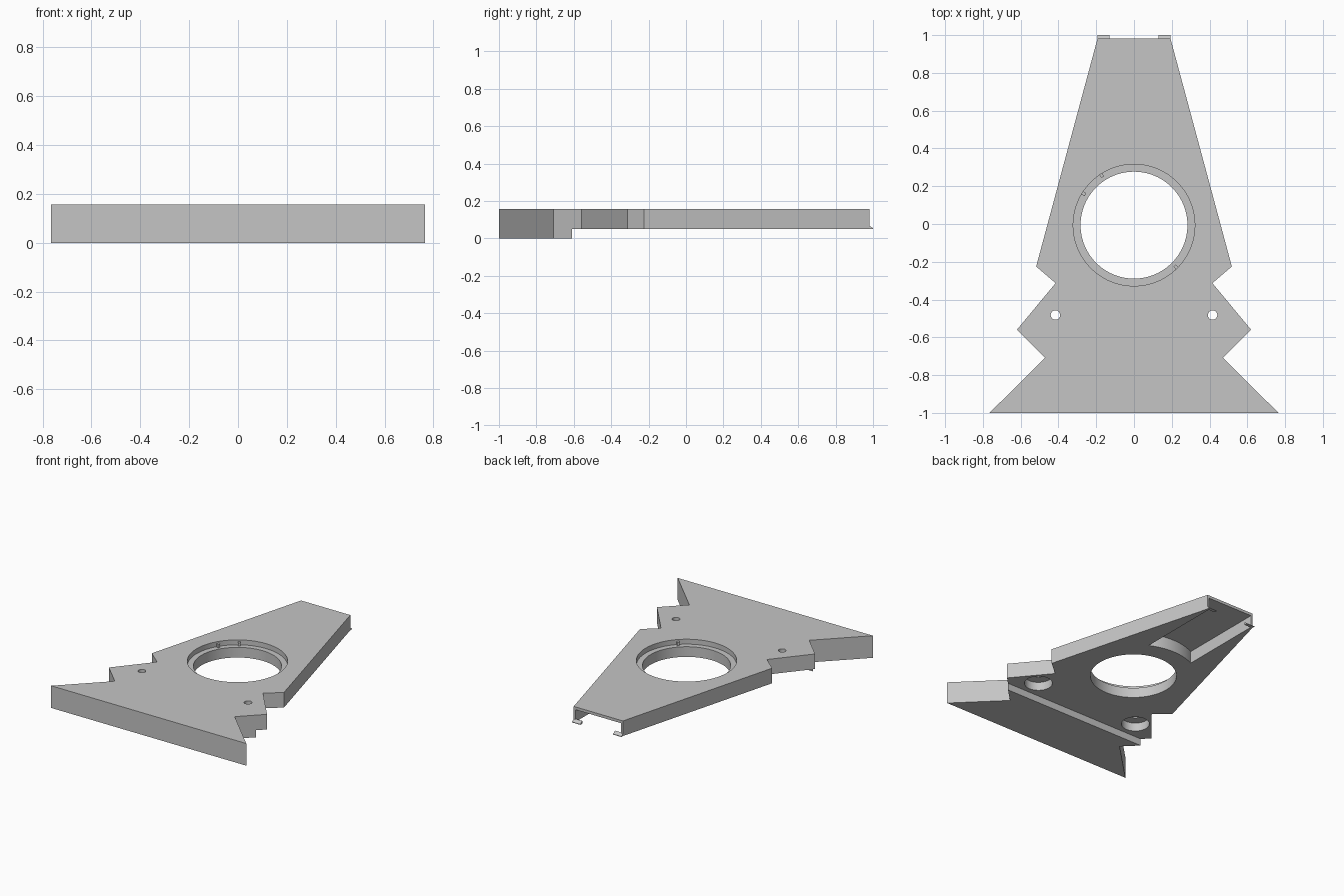
import bpy
import math
from math import sin, cos, radians

if "Cube" in bpy.data.objects:
    bpy.data.objects.remove(bpy.data.objects["Cube"])

TOP, UNDER = 0.157, 0.05
HOLE_Y = -0.006

grey = bpy.data.materials.new("light grey")
grey.use_nodes = True
grey.diffuse_color = (0.56, 0.56, 0.56, 1)
grey.node_tree.nodes["Principled BSDF"].inputs["Base Color"].default_value = (0.56, 0.56, 0.56, 1)


def prism(name, outline, z0, z1):
    """Upright prism over a counter-clockwise outline."""
    n = len(outline)
    verts = [(x, y, z) for z in (z0, z1) for x, y in outline]
    faces = [list(range(n))[::-1], list(range(n, 2 * n))]
    faces += [[i, (i + 1) % n, n + (i + 1) % n, n + i] for i in range(n)]
    mesh = bpy.data.meshes.new(name)
    mesh.from_pydata(verts, [], faces)
    mesh.materials.append(grey)
    obj = bpy.data.objects.new(name, mesh)
    bpy.context.collection.objects.link(obj)
    return obj


def arc(x, y, r, a0, a1, steps):
    return [(x + r * cos(radians(a0 + (a1 - a0) * i / steps)),
             y + r * sin(radians(a0 + (a1 - a0) * i / steps))) for i in range(steps + 1)]


def disc(x, y, r, steps):
    return arc(x, y, r, 0, 360, steps)[:-1]


def cut(target, outline, z0, z1):
    """Subtract a prism from the target and discard the cutter."""
    cutter = prism("cutter", outline, z0, z1)
    cutter.hide_render = True
    mod = target.modifiers.new("cut", "BOOLEAN")
    mod.operation, mod.solver, mod.object = "DIFFERENCE", "EXACT", cutter
    bpy.context.view_layer.objects.active = target
    bpy.ops.object.modifier_apply(modifier=mod.name)
    bpy.data.objects.remove(cutter)


# Notched, tapering plate
right = [(0.765, -1), (0.47, -0.708), (0.62, -0.56), (0.415, -0.313), (0.518, -0.225), (0.193, 0.982)]
plate = prism("plate", right + [(-x, y) for x, y in reversed(right)], 0, TOP)

# Raised underside behind the deep front bar
cut(plate, [(-1, -0.61), (1, -0.61), (1, 1.2), (-1, 1.2)], -0.1, UNDER)

# Central opening with a shallow seat around it
cut(plate, disc(0, HOLE_Y, 0.283, 96), -0.1, 0.3)
cut(plate, disc(0, HOLE_Y, 0.322, 96), TOP - 0.035, 0.3)

# Screw holes with wide pockets below
for side in (-1, 1):
    cut(plate, disc(side * 0.416, -0.482, 0.025, 24), -0.1, 0.3)
    cut(plate, disc(side * 0.416, -0.482, 0.092, 48), -0.1, UNDER + 0.06)

# Channel under the tail, curved around the opening and open at the back
bend = math.degrees(math.asin(0.18 / 0.407))
channel = arc(0, 0, 0.407, 90 + bend, 90 - bend, 24) + [(0.18, 1.2), (-0.18, 1.2)]
cut(plate, channel, -0.1, TOP - 0.02)

# Wedge-shaped catches at the tail
for side, label in ((1, "left"), (-1, "right")):
    catch = prism(label + "_catch", [(-0.0325, 0.978), (0.0325, 0.978), (0.0325, 1), (-0.0325, 1)],
                  UNDER, UNDER + 0.02)
    catch.location.x = side * 0.161
    for v in catch.data.vertices:
        if v.co.z > UNDER + 0.01 and v.co.y > 0.99:
            v.co.z = UNDER + 0.004

# Small locating nubs on the seat
for i, angle in enumerate((123, 148, -45)):
    outline = (arc(0, HOLE_Y, 0.324, angle - 1.6, angle + 1.6, 3)
               + arc(0, HOLE_Y, 0.303, angle + 1.6, angle - 1.6, 3))
    prism("seat_nub_%d" % (i + 1), outline, TOP - 0.036, TOP - 0.012)

# Smooth the round walls, keep the edges crisp
bpy.ops.object.select_all(action="DESELECT")
plate.select_set(True)
bpy.context.view_layer.objects.active = plate
bpy.ops.object.shade_smooth_by_angle(angle=radians(30))
